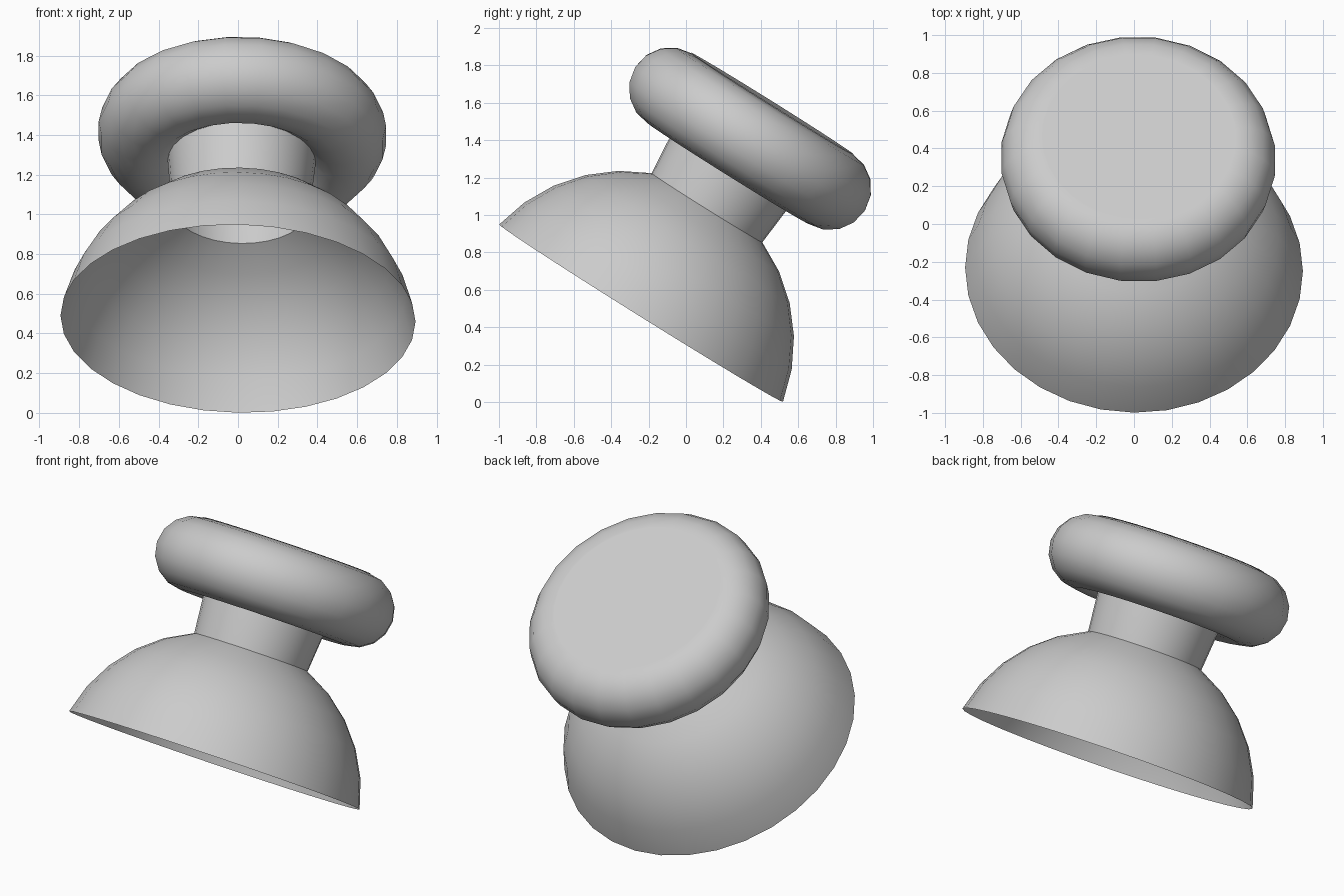
import bpy, bmesh
from math import cos, sin, pi, radians
from mathutils import Matrix, Vector

cube = bpy.data.objects.get("Cube")
if cube:
    bpy.data.objects.remove(cube)

grey = bpy.data.materials.new("plain_grey")
grey.use_nodes = True
COLOUR = (0.6, 0.6, 0.6, 1)
grey.diffuse_color = COLOUR
grey.node_tree.nodes["Principled BSDF"].inputs["Base Color"].default_value = COLOUR

# Tilted frame: origin at the middle of the bell rim, z along the axis
axis = Vector((0.02, 0.53, 0.848)).normalized()
side = axis.cross(Vector((1, 0, 0))).normalized()
across = side.cross(axis)
FRAME = Matrix.Translation((0, -0.24, 0.475)) @ Matrix((across, side, axis)).transposed().to_4x4()


def finish(name, bm):
    """Turn a bmesh built along z into a smooth, tilted object."""
    bmesh.ops.recalc_face_normals(bm, faces=bm.faces[:])
    mesh = bpy.data.meshes.new(name)
    bm.to_mesh(mesh)
    bm.free()
    mesh.materials.append(grey)
    obj = bpy.data.objects.new(name, mesh)
    bpy.context.collection.objects.link(obj)
    obj.matrix_world = FRAME
    bpy.ops.object.select_all(action='DESELECT')
    obj.select_set(True)
    bpy.context.view_layer.objects.active = obj
    bpy.ops.object.shade_smooth_by_angle(angle=radians(40))
    return obj


def lathe(name, profile, steps, closed=False, turn=0):
    """Spin (radius, height) points around z."""
    bm = bmesh.new()
    verts = [bm.verts.new((r, 0, h)) for r, h in profile]
    edges = [bm.edges.new(pair) for pair in zip(verts, verts[1:])]
    if closed:
        edges.append(bm.edges.new((verts[-1], verts[0])))
    bmesh.ops.spin(bm, geom=verts + edges, cent=(0, 0, 0), axis=(0, 0, 1),
                   angle=2 * pi, steps=steps, use_merge=True)
    bmesh.ops.remove_doubles(bm, verts=bm.verts[:], dist=1e-4)
    bmesh.ops.rotate(bm, verts=bm.verts[:], cent=(0, 0, 0),
                     matrix=Matrix.Rotation(turn, 3, 'Z'))
    return finish(name, bm)


# Hollow bell: a band of a sphere, open at the rim and at the neck
RADIUS, STEP = 0.912, pi / 16
bell = [(RADIUS * cos(i * STEP), RADIUS * (sin(i * STEP) - sin(STEP))) for i in range(1, 7)]
lathe("bell", bell, 32)

# Neck: open, slightly flared tube running up into the ring
lathe("neck", [bell[-1], (0.373, 0.93), (0.373, 1.1)], 32)

# Thick rounded ring of the knob
ring = [(0.51 + 0.22 * cos(i * pi / 8), 1.1 + 0.22 * sin(i * pi / 8)) for i in range(16)]
lathe("knob_ring", ring, 24, closed=True, turn=pi / 24)

# Flat disc closing the top of the knob
bm = bmesh.new()
bmesh.ops.create_circle(bm, cap_ends=True, segments=32, radius=0.515,
                        matrix=Matrix.Translation((0, 0, 1.322)))
finish("knob_top", bm)
